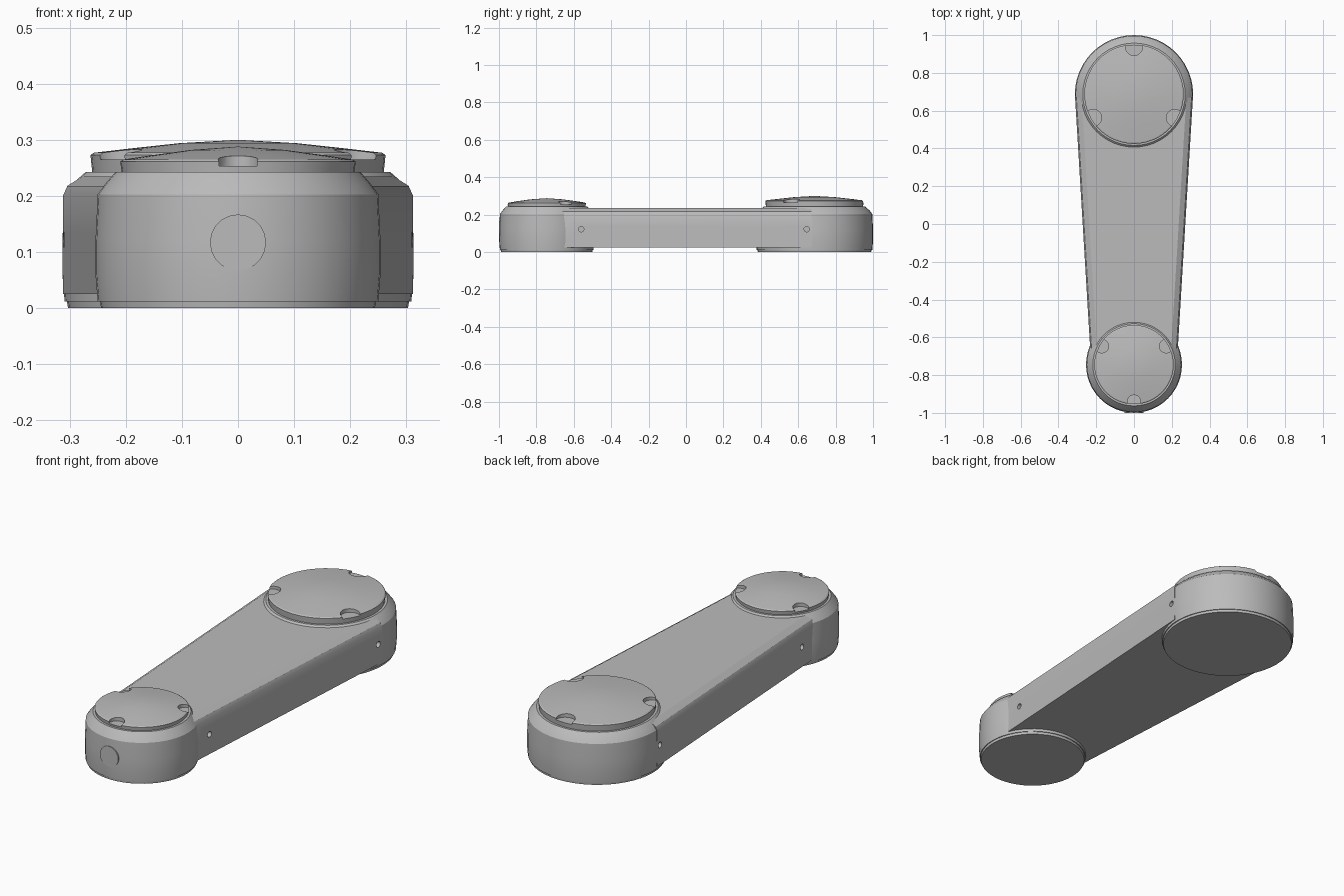
import bpy, bmesh, math
from mathutils import Matrix, Vector

if "Cube" in bpy.data.objects:
    bpy.data.objects.remove(bpy.data.objects["Cube"])

grey = bpy.data.materials.new("satin grey")
grey.use_nodes = True
COLOUR = (0.5, 0.5, 0.5, 1)
grey.diffuse_color = COLOUR
grey.node_tree.nodes["Principled BSDF"].inputs["Base Color"].default_value = COLOUR

SIDES = 48


def finish(name, bm):
    bmesh.ops.recalc_face_normals(bm, faces=bm.faces[:])
    mesh = bpy.data.meshes.new(name)
    bm.to_mesh(mesh)
    bm.free()
    mesh.materials.append(grey)
    obj = bpy.data.objects.new(name, mesh)
    bpy.context.collection.objects.link(obj)
    return obj


def activate(obj):
    bpy.ops.object.select_all(action='DESELECT')
    obj.select_set(True)
    bpy.context.view_layer.objects.active = obj


def smooth(obj):
    activate(obj)
    bpy.ops.object.shade_smooth_by_angle(angle=math.radians(25))


def lathe(name, profile, y):
    """Revolve (radius, z) points around a vertical axis at y."""
    bm = bmesh.new()
    verts = [bm.verts.new((r, 0, z)) for r, z in profile]
    edges = [bm.edges.new(pair) for pair in zip(verts, verts[1:])]
    bmesh.ops.spin(bm, geom=verts + edges, cent=(0, 0, 0), axis=(0, 0, 1),
                   angle=math.tau, steps=SIDES, use_duplicate=False)
    bmesh.ops.remove_doubles(bm, verts=bm.verts[:], dist=1e-4)
    bmesh.ops.translate(bm, verts=bm.verts[:], vec=(0, y, 0))
    return finish(name, bm)


def cylinder(name, radius, depth, centre, axis):
    bm = bmesh.new()
    turn = Vector((0, 0, 1)).rotation_difference(Vector(axis)).to_matrix().to_4x4()
    bmesh.ops.create_cone(bm, cap_ends=True, segments=20, radius1=radius,
                          radius2=radius, depth=depth,
                          matrix=Matrix.Translation(centre) @ turn)
    return finish(name, bm)


def cut(targets, cutter):
    for obj in targets:
        activate(obj)
        mod = obj.modifiers.new("cut", 'BOOLEAN')
        mod.operation = 'DIFFERENCE'
        mod.solver = 'EXACT'
        mod.object = cutter
        bpy.ops.object.modifier_apply(modifier=mod.name)
    bpy.data.objects.remove(cutter)


# Tapered arm with softened upper edges
bm = bmesh.new()
section = [(0, 0.025), (0, 0.2), (0.008, 0.218), (0.035, 0.235)]
rings = []
for half, y in ((0.232, -0.66), (0.312, 0.67)):
    right = [(half - inset, z) for inset, z in section]
    left = [(-x, z) for x, z in reversed(right)]
    rings.append([bm.verts.new((x, y, z)) for x, z in right + left])
count = len(rings[0])
for i in range(count):
    j = (i + 1) % count
    bm.faces.new((rings[0][i], rings[0][j], rings[1][j], rings[1][i]))
for ring in rings:
    bm.faces.new(ring)
arm = finish("arm", bm)


def joint(prefix, y, radius, cap_radius, apex, first_notch):
    """Round housing, foot disc and domed cap with three rim notches."""
    inner = cap_radius + 0.008
    housing = lathe(prefix + "_housing", [
        (0, 0.012), (radius - 0.004, 0.012), (radius, 0.06), (radius, 0.12),
        (radius - 0.004, 0.203), (radius - 0.018, 0.222), (inner, 0.243),
        (0, 0.243)], y)
    foot = lathe(prefix + "_foot", [
        (0, 0), (radius - 0.01, 0), (radius - 0.008, 0.013), (0, 0.013)], y)
    rim = apex - 0.023
    cap = lathe(prefix + "_cap", [
        (0, 0.235), (cap_radius - 0.004, 0.235), (cap_radius, rim - 0.004),
        (cap_radius - 0.006, rim), (cap_radius * 0.75, apex - 0.016),
        (cap_radius * 0.4, apex - 0.006), (0, apex)], y)
    for k in range(3):
        a = math.radians(first_notch + 120 * k)
        r = cap_radius - 0.014
        centre = (r * math.cos(a), y + r * math.sin(a), rim + 0.038)
        cut([cap], cylinder("notch_cutter", cap_radius * 0.17, 0.1, centre, (0, 0, 1)))
    smooth(foot)
    smooth(cap)
    return housing


big_housing = joint("large", 0.687, 0.313, 0.263, 0.300, 90)
small_housing = joint("small", -0.745, 0.254, 0.21, 0.288, 270)

# Screw holes on both flanks
for side in (-1, 1):
    for y, x in ((-0.56, 0.238), (0.645, 0.311)):
        cut([arm, big_housing if y > 0 else small_housing],
            cylinder("hole_cutter", 0.014, 0.06, (side * x, y, 0.122), (1, 0, 0)))

for obj in (arm, big_housing, small_housing):
    smooth(obj)

# Round plug in the small end, almost flush with the curved wall
plug = cylinder("front_plug", 0.05, 0.02, (0, -0.99, 0.117), (0, 1, 0))
smooth(plug)
